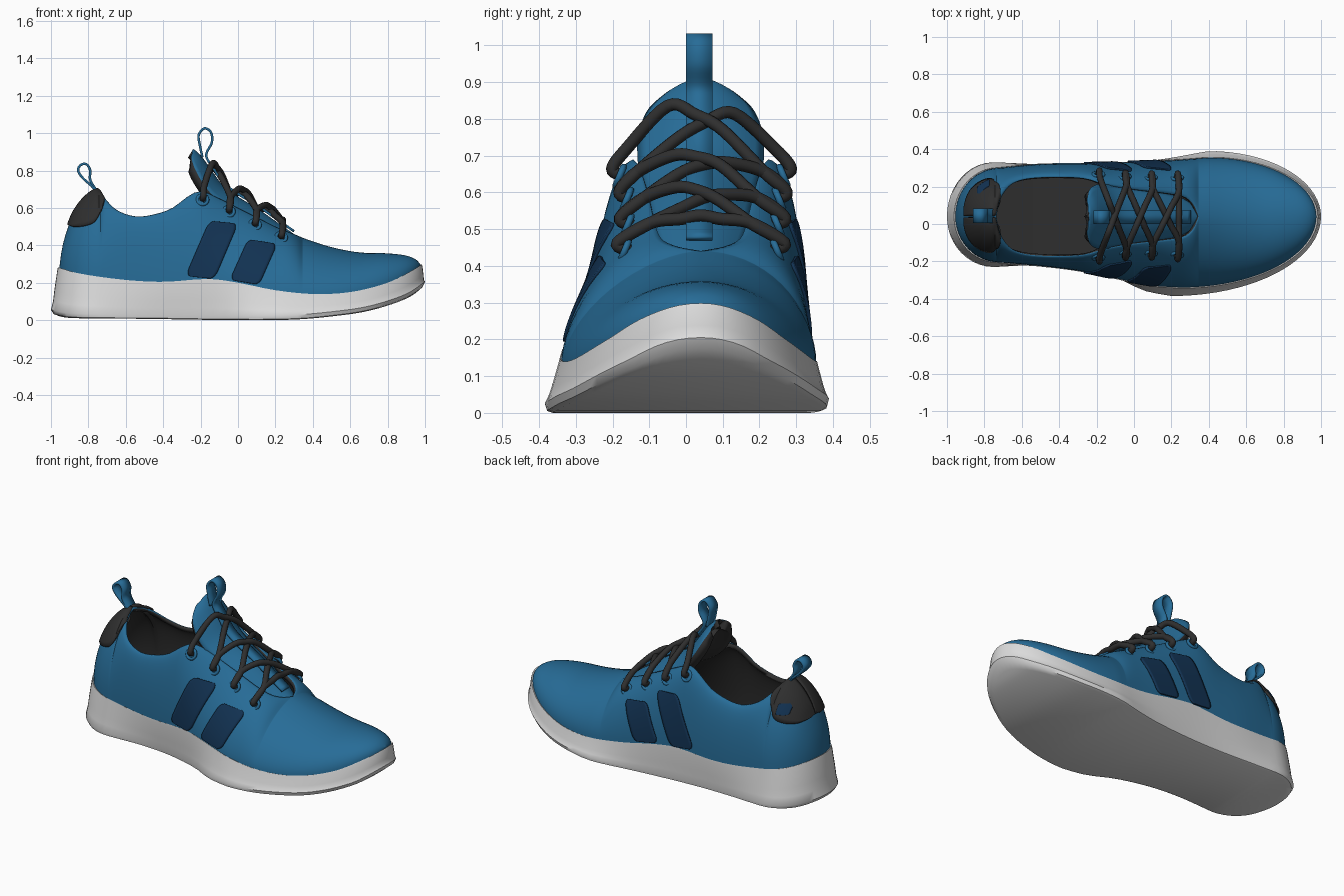
import bpy, bmesh
from math import sin, cos, asin, pi, sqrt, radians
from mathutils import Vector

if "Cube" in bpy.data.objects:
    bpy.data.objects.remove(bpy.data.objects["Cube"], do_unlink=True)

MID = 0.04  # centre line of the shoe in y


def material(name, color):
    m = bpy.data.materials.new(name)
    m.use_nodes = True
    m.diffuse_color = (*color, 1)
    m.node_tree.nodes["Principled BSDF"].inputs["Base Color"].default_value = (*color, 1)
    return m


blue = material("knit blue", (0.02, 0.15, 0.31))
navy = material("patch navy", (0.006, 0.032, 0.085))
dark = material("charcoal", (0.028, 0.028, 0.028))
white = material("sole white", (0.72, 0.72, 0.72))


def interp(tab):
    """Smooth function through (x, value) pairs."""
    def slope(j):
        a, b = tab[max(j - 1, 0)], tab[min(j + 1, len(tab) - 1)]
        return (b[1] - a[1]) / (b[0] - a[0])

    def f(x):
        x = min(max(x, tab[0][0]), tab[-1][0])
        i = next(k for k in range(len(tab) - 1) if x <= tab[k + 1][0])
        (xa, ya), (xb, yb) = tab[i], tab[i + 1]
        h = xb - xa
        t = (x - xa) / h
        return (ya * (1 + 2 * t) * (1 - t) ** 2 + yb * t * t * (3 - 2 * t)
                + h * slope(i) * t * (1 - t) ** 2 + h * slope(i + 1) * t * t * (t - 1))
    return f


def path(points, steps):
    """Catmull-Rom samples through the points."""
    p = [Vector(q) for q in points]
    p = [p[0] * 2 - p[1]] + p + [p[-1] * 2 - p[-2]]
    out = []
    for a, b, c, d in zip(p, p[1:], p[2:], p[3:]):
        for k in range(steps):
            t = k / steps
            out.append((b * 2 + (c - a) * t + (a * 2 - b * 5 + c * 4 - d) * t ** 2
                        + (b * 3 - a - c * 3 + d) * t ** 3) / 2)
    return out + [p[-2]]


def cos_space(a, b, n):
    return [a + (b - a) * (1 - cos(pi * k / n)) / 2 for k in range(n + 1)]


def width(tab, x0, x1):
    """Half width along x with elliptical ends."""
    f, xa, xb = interp(tab), tab[0][0], tab[-1][0]

    def w(x):
        u = (xa - x) / (xa - x0) if x < xa else (x - xb) / (x1 - xb) if x > xb else 0
        return f(x) * sqrt(max(0, 1 - u * u))
    return w


def mesh_object(name, strips, mats, thick=0, offset=0, recalc=False, extra=()):
    """Quads over strips of point rows, optionally thickened."""
    bm = bmesh.new()
    for rows in strips:
        vs = [[bm.verts.new(p) for p in r] for r in rows]
        for r, s in zip(vs, vs[1:]):
            for j in range(len(r) - 1):
                bm.faces.new((r[j], s[j], s[j + 1], r[j + 1]))
    bmesh.ops.remove_doubles(bm, verts=bm.verts, dist=0.0002)
    if recalc:
        bmesh.ops.recalc_face_normals(bm, faces=bm.faces)
    me = bpy.data.meshes.new(name)
    bm.to_mesh(me)
    bm.free()
    me.shade_smooth()
    me.set_sharp_from_angle(angle=radians(45))
    ob = bpy.data.objects.new(name, me)
    bpy.context.collection.objects.link(ob)
    for m in mats:
        me.materials.append(m)
    if thick:
        s = ob.modifiers.new("thickness", "SOLIDIFY")
        s.thickness, s.offset = thick, offset
        if len(mats) > 1:
            s.material_offset = s.material_offset_rim = 1
    return ob


# Shape of the shoe along its length
sole_w = {1: width([(-.75, .29), (-.3, .275), (.1, .3), (.4, .35)], -1, 1),
          -1: width([(-.75, .27), (-.5, .26), (-.3, .275), (-.1, .325), (.05, .395), (.2, .425)], -1, 1)}
X0, X1 = -0.955, 0.975
upper_w = {1: width([(-.72, .26), (-.5, .28), (-.2, .285), (.2, .3), (.4, .315)], X0, X1),
           -1: width([(-.72, .245), (-.5, .265), (-.3, .29), (-.15, .32), (.1, .37), (.25, .38)], X0, X1)}
power = {1: lambda x: 2, -1: interp([(-.55, 2), (-.3, 1.75), (0, 1.4), (.35, 1.65), (.8, 2)])}
sole_top = interp([(-.97, .285), (-.85, .25), (-.6, .215), (-.4, .205), (-.15, .22), (0, .2), (.2, .16),
                   (.4, .14), (.6, .15), (.8, .2), (.93, .265), (.985, .3)])
sole_bottom = interp([(-1, .03), (-.9, .012), (-.5, .007), (0, 0), (.3, .003), (.5, .02),
                      (.7, .05), (.9, .115), (1, .18)])
rim = interp([(X0, .28), (-.945, .36), (-.93, .43), (-.9, .52), (-.87, .585), (-.82, .65), (-.765, .693),
              (-.74, .695), (-.71, .65), (-.65, .59), (-.55, .555), (-.45, .565), (-.35, .6), (-.27, .66),
              (-.2, .69), (-.1, .65), (0, .6), (.1, .55), (.2, .5), (.3, .46), (.36, .435), (.5, .39),
              (.65, .362), (.8, .357), (.9, .345), (.95, .325), (X1, .3)])
BACK, FRONT = -0.735, 0.345
opening = interp([(BACK, 0), (-.725, .06), (-.7, .12), (-.65, .175), (-.55, .205), (-.35, .21), (-.25, .2),
                  (-.15, .17), (0, .145), (.2, .12), (.28, .1), (.32, .06), (FRONT, 0)])


def base(x):
    return sole_top(x) - 0.01


def section(x, side, a):
    """Point on the upper at angle a from the sole edge to the rim."""
    t, e = max(0, opening(x)), 2 / power[side](x)
    y = t + (upper_w[side](x) - t) * max(0, cos(a)) ** e
    return Vector((x, MID + side * y, base(x) + (rim(x) - base(x)) * sin(a) ** e))


def on_side(x, z, side):
    s = min(1, max(0, (z - base(x)) / (rim(x) - base(x))))
    return section(x, side, asin(s ** (power[side](x) / 2)))


# Upper with dark lining
xs = cos_space(X0, BACK, 16) + cos_space(BACK, FRONT, 44)[1:] + cos_space(FRONT, X1, 26)[1:]
M = 16
walls = [[[section(x, s, pi / 2 * k / M) for k in range(M + 1)] for x in xs] for s in (1, -1)]
floor = [[section(x, 1, 0), section(x, -1, 0)] for x in xs]
mesh_object("upper", walls + [floor], [blue, dark], 0.025, -1, True)

# Sole: rings blended from the tread outline up to the upper outline
N = 96


def sole_ring(blend, scale, frac, lift):
    ring = []
    for k in range(N + 1):
        c, side = cos(2 * pi * k / N), 1 if k <= N / 2 else -1
        xu = (X0 + X1) / 2 + (X1 - X0) / 2 * c
        p = Vector((c, side * sole_w[side](c))).lerp(Vector((xu, side * upper_w[side](xu))), blend) * scale
        low = sole_bottom(p.x)
        ring.append((p.x, MID + p.y, low + (sole_top(p.x) - low) * frac + lift))
    return ring


rings = [sole_ring(*r) for r in ((0, .95, 0, 0), (0, .985, 0, .005), (0, 1, 0, .025), (.25, 1, .25, .01),
                                 (.5, 1.005, .5, 0), (.95, 1.01, .92, 0), (1, 1.008, 1, 0), (1, .96, 1, -.008))]
tread = [[rings[0][k], rings[0][N - k]] for k in range(N // 2 + 1)]
mesh_object("sole", [rings, tread], [white], recalc=True)

# Heel counter
counter_low = interp([(-.905, .505), (-.87, .495), (-.8, .505), (-.755, .53), (-.72, .6), (-.708, .64)])
counter = []
for side in (1, -1):
    rows = []
    for x in cos_space(-0.903, -0.71, 24):
        a = asin(min(1, (counter_low(x) - base(x)) / (rim(x) - base(x))))
        rows.append([section(x, side, a + (pi / 2 - a) * k / 12) + Vector((-.005, side * .004, .004))
                     for k in range(13)])
    counter.append(rows)
mesh_object("heel_counter", counter, [dark], 0.009)


# Side patches and heel label
def patch(name, side, cx, cz, hx, hz, lean, tilt, out=0.004, r=0.3):
    rows = []
    for k in range(25):
        v = sin(pi * (k / 24 - 0.5))
        d = max(0, abs(v) - (1 - r)) / r
        half = 1 - 0.35 * (1 - sqrt(max(0, 1 - d * d)))
        row = []
        for j in range(-5, 6):
            u = half * j / 5
            p = on_side(cx + hx * u + lean * v, cz + hz * v + tilt * u, side)
            row.append(p + Vector((0, side * out, 0)))
        rows.append(row)
    mesh_object(name, [rows], [navy], 0.009)


for side, label in ((1, "back"), (-1, "front")):
    patch("rear_patch_" + label, side, -.14, .375, .077, .147, .063, -.008)
    patch("fore_patch_" + label, side, .083, .31, .078, .108, .048, -.013)
patch("heel_label", 1, -.805, .575, .032, .028, 0, 0, 0.014)

# Padded tongue: (x, z, half width)
tongue = [(.35, .425, .03), (.3, .46, .09), (.2, .53, .125), (.1, .6, .14), (0, .66, .155), (-.08, .72, .17),
          (-.14, .8, .17), (-.19, .87, .14), (-.225, .905, .09), (-.24, .915, .03)]
line = path(tongue, 5)
rows = []
for k, p in enumerate(line):
    d = line[min(k + 1, len(line) - 1)] - line[max(k - 1, 0)]
    n = Vector((d.y, 0, -d.x)).normalized()
    rows.append([Vector((p.x, MID + v * p.z, p.y)) - n * 0.45 * p.z * v * v
                 for v in (1 - j / 7 for j in range(15))])
mesh_object("tongue", [rows], [blue, dark], 0.055, -1)


# Pull straps
def strap(name, points, y, half):
    mesh_object(name, [[[(p.x, y + half, p.y), (p.x, y - half, p.y)] for p in path(points, 6)]], [blue], 0.013)


strap("tongue_strap", [(.3, .475), (.2, .545), (.1, .615), (0, .675), (-.08, .735), (-.13, .81), (-.17, .88),
                       (-.14, .95), (-.145, 1.005), (-.18, 1.025), (-.21, .99), (-.205, .94), (-.19, .87)],
      MID - 0.004, 0.036)
strap("heel_loop", [(-.75, .67), (-.775, .71), (-.83, .76), (-.855, .8), (-.84, .83), (-.81, .833),
                    (-.79, .8), (-.79, .75), (-.755, .69)], MID + 0.004, 0.038)

# Eyelets
HOLES = [-0.19, -0.05, 0.09, 0.23]


def hole(i, side):
    return on_side(HOLES[i], rim(HOLES[i]) - 0.045, side)


for i in range(4):
    for side in (1, -1):
        bpy.ops.mesh.primitive_torus_add(location=hole(i, side), rotation=(-side * (pi / 2 - 0.4), 0, 0),
                                         major_radius=0.028, minor_radius=0.009,
                                         major_segments=24, minor_segments=8)
        ob = bpy.context.object
        ob.name = "eyelet"
        ob.data.materials.append(blue)
        ob.data.shade_smooth()

# Laces arching over the tongue
tongue_z = interp([(x, z) for x, z, w in reversed(tongue[:7])])
tongue_w = interp([(x, w) for x, z, w in reversed(tongue[:7])])


def lace(i, j, side, lift):
    ends = []
    for k, s in ((i, side), (j, -side)):
        p, x = hole(k, s), HOLES[k]
        ends.append([p - Vector((0, s * .012, 0)), p + Vector((.005, s * .02, .02)),
                     Vector((x + .01, MID + s * (opening(x) + .02), rim(x) + .03))])
    middle = []
    for f in (0.3, 0.5, 0.7):
        p = ends[0][2].lerp(ends[1][2], f)
        w = tongue_w(p.x)
        p.z = tongue_z(p.x) - 0.36 * w * ((p.y - MID) / w) ** 2 + 0.035 + lift
        middle.append(p)
    pts = path(ends[0] + middle + ends[1][::-1], 6)
    cu = bpy.data.curves.new("lace", "CURVE")
    cu.dimensions, cu.bevel_depth, cu.bevel_resolution, cu.use_fill_caps = "3D", 0.017, 3, True
    sp = cu.splines.new("POLY")
    sp.points.add(len(pts) - 1)
    for q, p in zip(sp.points, pts):
        q.co = (*p, 1)
    cu.materials.append(dark)
    bpy.context.collection.objects.link(bpy.data.objects.new("lace", cu))


for i in range(3):
    lace(i, i + 1, 1, 0)
    lace(i, i + 1, -1, 0.02)
lace(3, 3, 1, 0)
